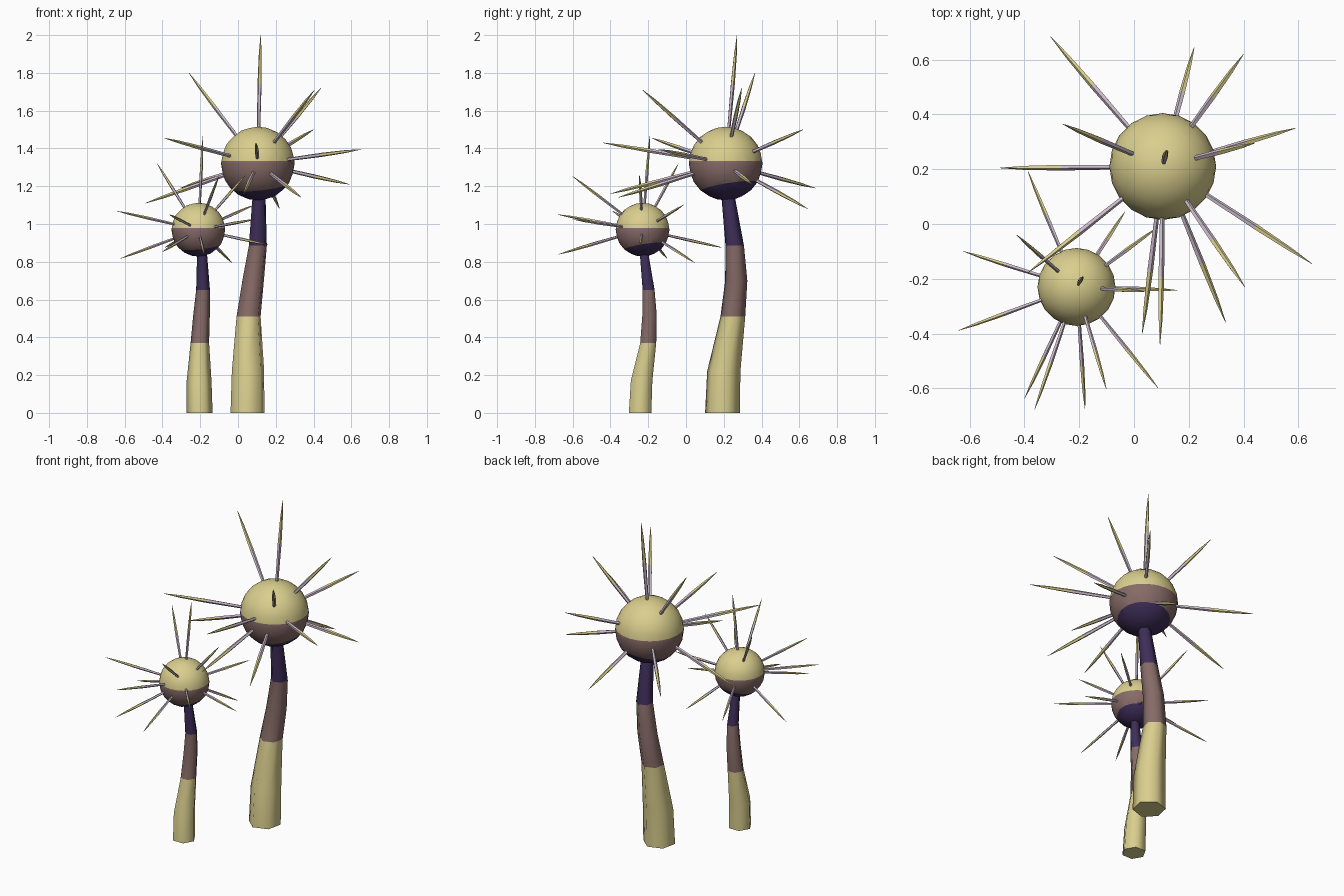
import bpy, bmesh, math
from mathutils import Vector, Matrix

cube = bpy.data.objects.get("Cube")
if cube:
    bpy.data.objects.remove(cube, do_unlink=True)


def material(name, rgb):
    m = bpy.data.materials.new(name)
    m.use_nodes = True
    m.diffuse_color = (*rgb, 1)
    m.node_tree.nodes["Principled BSDF"].inputs["Base Color"].default_value = (*rgb, 1)
    return m


YELLOW, BROWN, PURPLE, LILAC = range(4)
MATS = [material("pale_yellow", (0.70, 0.62, 0.27)),
        material("dusty_brown", (0.24, 0.147, 0.136)),
        material("deep_purple", (0.048, 0.027, 0.10)),
        material("lilac", (0.60, 0.50, 0.60))]


def finish(bm, name):
    bmesh.ops.recalc_face_normals(bm, faces=bm.faces)
    mesh = bpy.data.meshes.new(name)
    bm.to_mesh(mesh)
    bm.free()
    for m in MATS:
        mesh.materials.append(m)
    ob = bpy.data.objects.new(name, mesh)
    bpy.context.collection.objects.link(ob)
    bpy.ops.object.select_all(action='DESELECT')
    ob.select_set(True)
    bpy.context.view_layer.objects.active = ob
    bpy.ops.object.shade_smooth_by_angle(angle=math.radians(65))
    return ob


def loft(bm, rings, colours):
    """Skin a list of vertex rings; one colour per band, closed at both ends."""
    n = len(rings[0])
    for a, b, colour in zip(rings, rings[1:], colours):
        for i in range(n):
            j = (i + 1) % n
            bm.faces.new((a[i], a[j], b[j], b[i])).material_index = colour
    bm.faces.new(rings[0][::-1]).material_index = colours[0]
    bm.faces.new(rings[-1]).material_index = colours[-1]


def ring(bm, centre, radius, sides, rot=Matrix.Identity(3), phase=0.0):
    verts = []
    for i in range(sides):
        a = phase + math.tau * i / sides
        verts.append(bm.verts.new(centre + rot @ Vector((math.cos(a), math.sin(a), 0)) * radius))
    return verts


# Curved six-sided stem, banded by height
STEM_RADII = (0.094, 0.09, 0.067, 0.06, 0.05, 0.037, 0.034)
STEM_COLOURS = (YELLOW, YELLOW, BROWN, BROWN, PURPLE, PURPLE)


def stem(name, path, scale, phase):
    bm = bmesh.new()
    rings = [ring(bm, Vector(p), r * scale, 6, phase=phase)
             for p, r in zip(path, STEM_RADII)]
    loft(bm, rings, STEM_COLOURS)
    finish(bm, name)


# Round head, cut along two planes into three colours
def head(name, centre, radius):
    bm = bmesh.new()
    bmesh.ops.create_icosphere(bm, subdivisions=3, radius=radius)
    cuts = [(Vector((0, 0, 0.07 * radius)), Vector((0, 0, 1)), BROWN),
            (Vector((0, 0, -0.64 * radius)), Vector((-0.12, -0.15, 1)), PURPLE)]
    for co, no, _ in cuts:
        bmesh.ops.bisect_plane(bm, geom=bm.verts[:] + bm.edges[:] + bm.faces[:],
                               plane_co=co, plane_no=no)
    for f in bm.faces:
        f.material_index = YELLOW
        for co, no, colour in cuts:
            if (f.calc_center_median() - co).dot(no) < 0:
                f.material_index = colour
    bmesh.ops.translate(bm, verts=bm.verts, vec=centre)
    finish(bm, name)


# Spine tips relative to the head centre
TIPS = [(0.015, 0.06, 0.68), (-0.365, 0.155, 0.48), (-0.595, -0.005, -0.21),
        (-0.495, -0.39, 0.135), (-0.075, -0.61, -0.16), (-0.01, -0.65, 0.11),
        (0.23, -0.57, -0.18), (0.30, -0.44, 0.39), (0.545, -0.355, 0.075),
        (0.485, 0.14, -0.11), (0.335, 0.085, 0.40), (0.295, 0.41, 0.18),
        (0.115, 0.435, -0.24), (-0.41, 0.475, -0.13)]
SPINE = ((0.25, 0.009), (0.62, 0.0115), (0.85, 0.008), (1.0, 0.001))


def spines(name, centre, scale, turn):
    bm = bmesh.new()
    for tip in TIPS:
        v = Matrix.Rotation(turn, 3, 'Z') @ Vector(tip) * scale
        rot = v.to_track_quat('Z', 'Y').to_matrix()
        rings = [ring(bm, centre + v * t, r * scale, 5, rot) for t, r in SPINE]
        loft(bm, rings, (LILAC, YELLOW, YELLOW))
    finish(bm, name)


def plant(size, path, centre, scale, turn, phase):
    centre = Vector(centre)
    stem(size + "_stem", path, scale, phase)
    head(size + "_head", centre, 0.195 * scale)
    spines(size + "_spines", centre, scale, turn)


plant("tall",
      [(0.05, 0.193, 0), (0.053, 0.20, 0.22), (0.056, 0.248, 0.51), (0.08, 0.266, 0.70),
       (0.105, 0.258, 0.885), (0.111, 0.225, 1.13), (0.11, 0.213, 1.2)],
      (0.105, 0.21, 1.32), 1.0, 0.0, math.radians(18))
plant("short",
      [(-0.203, -0.243, 0), (-0.206, -0.235, 0.17), (-0.202, -0.2, 0.37), (-0.193, -0.193, 0.52),
       (-0.185, -0.198, 0.65), (-0.19, -0.22, 0.83), (-0.198, -0.226, 0.88)],
      (-0.21, -0.23, 0.97), 0.73, math.radians(-18), 0.0)
